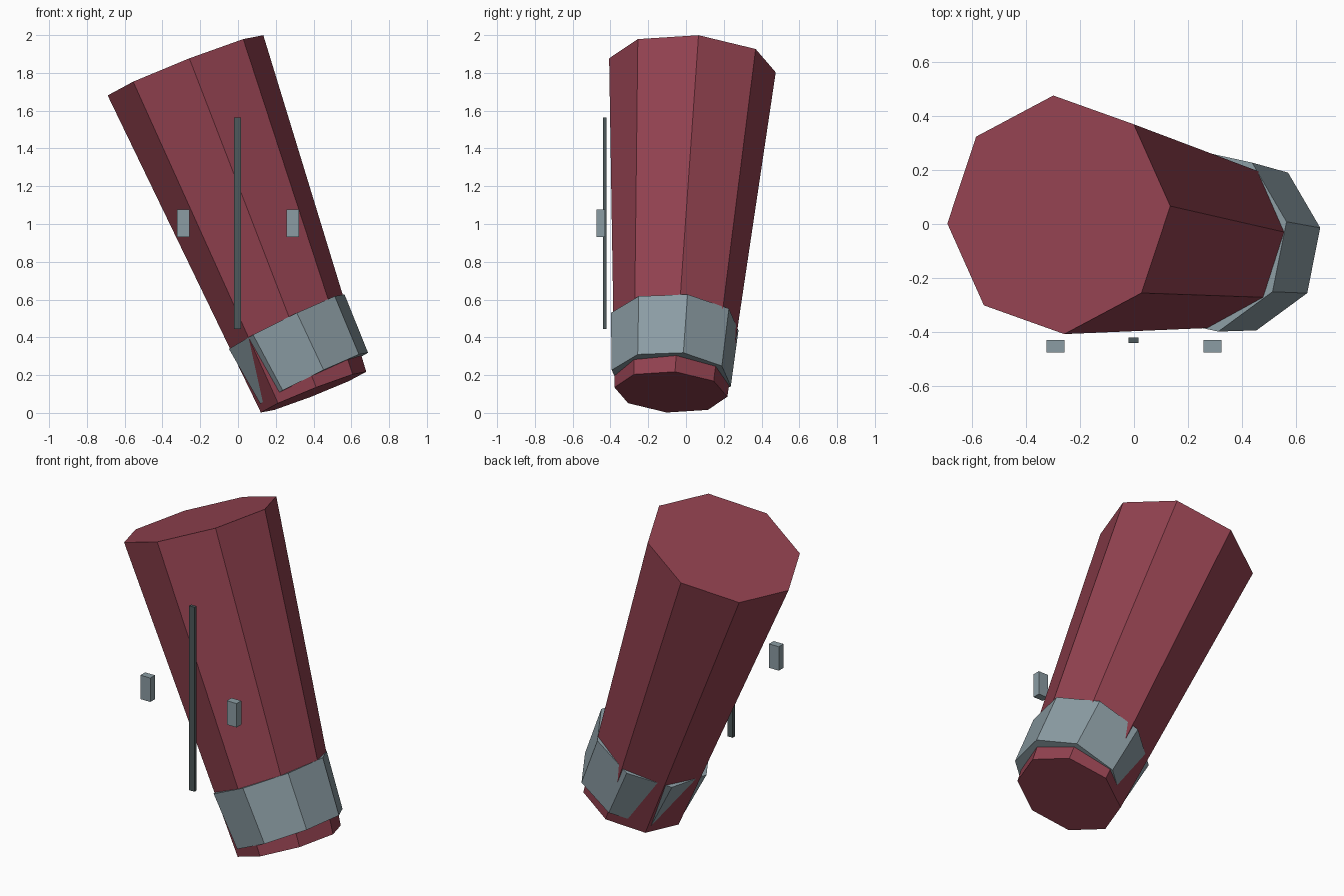
import bpy, bmesh, math
from mathutils import Vector

if "Cube" in bpy.data.objects:
    bpy.data.objects.remove(bpy.data.objects["Cube"])


def material(name, rgb):
    m = bpy.data.materials.new(name)
    m.diffuse_color = (*rgb, 1.0)
    m.use_nodes = True
    m.node_tree.nodes["Principled BSDF"].inputs["Base Color"].default_value = m.diffuse_color
    return m


RED = material("dark red cloth", (0.29, 0.054, 0.08))
GREY = material("blue grey", (0.26, 0.335, 0.37))
DARK = material("dark grey", (0.075, 0.098, 0.103))


def finish(bm, name, mat):
    bmesh.ops.recalc_face_normals(bm, faces=bm.faces[:])
    mesh = bpy.data.meshes.new(name)
    bm.to_mesh(mesh)
    bm.free()
    mesh.materials.append(mat)
    obj = bpy.data.objects.new(name, mesh)
    bpy.context.collection.objects.link(obj)
    return obj


def tapered_tube(name, low, high, r_low, r_high, turn, mat, sides=8):
    """Capped tapered prism running between two centre points."""
    low, high = Vector(low), Vector(high)
    axis = (high - low).normalized()
    u = Vector((0.93, 0.073, 0.36))
    u = (u - axis * u.dot(axis)).normalized()
    v = axis.cross(u)
    bm = bmesh.new()
    rings = []
    for c, r in ((low, r_low), (high, r_high)):
        ring = []
        for i in range(sides):
            a = math.radians(turn) + math.tau * i / sides
            ring.append(bm.verts.new(c + r * (math.cos(a) * u + math.sin(a) * v)))
        rings.append(ring)
    for i in range(sides):
        j = (i + 1) % sides
        bm.faces.new((rings[0][i], rings[0][j], rings[1][j], rings[1][i]))
    for ring in rings:
        bm.faces.new(ring)
    return finish(bm, name, mat)


def box(name, centre, size, mat):
    bm = bmesh.new()
    bmesh.ops.create_cube(bm, size=1.0)
    for vert in bm.verts:
        vert.co = Vector(c + k * s for c, k, s in zip(centre, vert.co, size))
    return finish(bm, name, mat)


# Leaning sleeve, wider at the top
tapered_tube("sleeve", (0.40, -0.08, 0.11), (-0.278, 0.034, 1.84),
             0.30, 0.443, 0, RED)

# Cuff band, leaning and turned slightly more than the sleeve
tapered_tube("cuff", (0.403, -0.078, 0.184), (0.258, -0.06, 0.483),
             0.322, 0.345, 7, GREY)

# Thin upright strip in front
box("front_strip", (-0.002, -0.43, 1.005), (0.036, 0.02, 1.12), DARK)

# Pair of small blocks either side of the strip
for side, label in ((-1, "left"), (1, "right")):
    box(label + "_block", (side * 0.29, -0.452, 1.003), (0.066, 0.045, 0.145), GREY)
